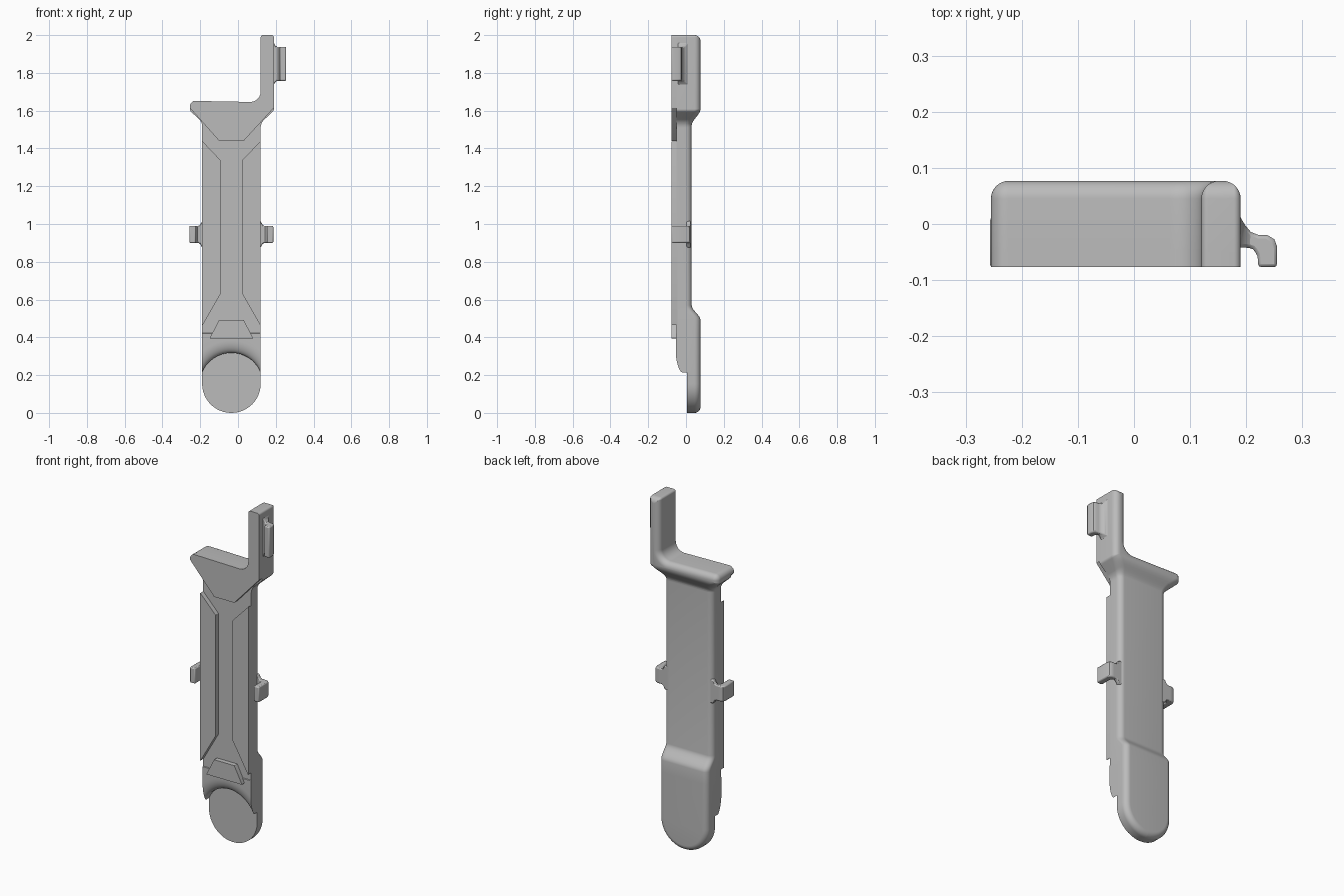
import bpy, bmesh, math
from mathutils import Vector

cube = bpy.data.objects.get("Cube")
if cube:
    bpy.data.objects.remove(cube)

grey = bpy.data.materials.new("mid_grey")
grey.use_nodes = True
tone = (0.5, 0.5, 0.5, 1)
grey.diffuse_color = tone
grey.node_tree.nodes["Principled BSDF"].inputs["Base Color"].default_value = tone

MID = -0.035               # centre line of the handle
FRONT, FLOOR, BACK = -0.077, -0.05, 0.077
ROUND = 0.032              # rounding of the back edges


def finish(bm, name):
    bmesh.ops.recalc_face_normals(bm, faces=bm.faces)
    mesh = bpy.data.meshes.new(name)
    bm.to_mesh(mesh)
    bm.free()
    mesh.materials.append(grey)
    mesh.shade_smooth()
    mesh.set_sharp_from_angle(angle=math.radians(32))
    obj = bpy.data.objects.new(name, mesh)
    bpy.context.collection.objects.link(obj)
    return obj


def outline(corners, inset=0.0, steps=12):
    """Counter-clockwise polygon with filleted corners (x, z, radius), moved inward."""
    points = []
    n = len(corners)
    for i, (x, z, r) in enumerate(corners):
        p = Vector((x, z))
        a = (p - Vector(corners[i - 1][:2])).normalized()
        b = (Vector(corners[(i + 1) % n][:2]) - p).normalized()
        turn = a.x * b.y - a.y * b.x
        normals = Vector((-a.y, a.x)) + Vector((-b.y, b.x))
        p = p + normals * (inset / (1 + a.dot(b)))
        r = max(r - inset, 0.0015) if turn > 0 else r + inset
        half = a.angle(b) / 2
        start = p - a * (r * math.tan(half))
        side = Vector((-a.y, a.x)) * math.copysign(1, turn)
        for k in range(steps + 1):
            t = 2 * half * k / steps
            points.append(start + a * (r * math.sin(t)) + side * (r * (1 - math.cos(t))))
    return points


def loft(rings):
    """Closed skin through equal-length rings of 3D points."""
    bm = bmesh.new()
    loops = [[bm.verts.new(p) for p in ring] for ring in rings]
    for lo, hi in zip(loops, loops[1:]):
        for i in range(len(lo)):
            j = (i + 1) % len(lo)
            bm.faces.new((lo[i], lo[j], hi[j], hi[i]))
    bm.faces.new(loops[0])
    bm.faces.new(loops[-1])
    return bm


def layer(corners, y, inset=0.0, steps=12):
    return [(p.x, y, p.y) for p in outline(corners, inset, steps)]


def plate(name, corners, steps=6):
    finish(loft([layer(corners, FRONT, 0, steps), layer(corners, FLOOR + 0.005, 0, steps)]), name)


def smooth(t):
    t = min(max(t, 0), 1)
    return t * t * (3 - 2 * t)


# Main body: rounded outline, thinned along the middle of the back
body = [(-0.19, 0, 0.154), (0.12, 0, 0.154), (0.12, 1.535, 0.06), (0.19, 1.6, 0.02),
        (0.19, 2, 0.012), (0.12, 2, 0.012), (0.12, 1.645, 0.055),
        (-0.255, 1.652, 0.03), (-0.255, 1.6, 0.02), (-0.19, 1.54, 0.05)]
rings = [layer(body, FLOOR)]
for k in range(9):
    t = math.pi / 2 * k / 8
    rings.append(layer(body, BACK - ROUND * (1 - math.sin(t)), ROUND * (1 - math.cos(t))))
bm = loft(rings)
cuts = [0.4, 0.42] + [0.49 + 0.01 * k for k in range(9)] + [1.52 + 0.01 * k for k in range(10)]
for z in cuts:
    bmesh.ops.bisect_plane(bm, geom=bm.verts[:] + bm.edges[:] + bm.faces[:],
                           plane_co=(0, 0, z), plane_no=(0, 0, 1))
for v in bm.verts:
    if v.co.y > 0:
        v.co.y -= 0.047 * smooth((v.co.z - 0.49) / 0.08) * smooth((1.61 - v.co.z) / 0.09)
    elif v.co.z < 0.41:
        v.co.y = 0.005     # sunken round pad at the foot
finish(bm, "body")

# Foot shoulder: arched block with a rounded lower edge above the pad
profile = [(0.005, 0), (-0.02, 0)]
for k in range(1, 9):
    t = math.pi / 2 * k / 8
    profile.append((-0.02 - 0.034 * math.sin(t), 0.065 * (1 - math.cos(t))))
columns = [0.155 * math.sin(math.pi / 2 * k / 14) for k in range(-14, 15)]
rings = []
for x in columns:
    ring = [(MID + x, y, 0.15 + math.sqrt((0.168 + dr) ** 2 - x * x)) for y, dr in profile]
    rings.append(ring + [(MID + x, -0.054, 0.42), (MID + x, 0.005, 0.45)])
finish(loft(rings), "foot_shoulder")

# Raised front plates
plate("head_plate", [(0.03, 1.44, 0), (0.19, 1.615, 0), (0.19, 2, 0.012), (0.12, 2, 0.012),
                     (0.12, 1.645, 0.055), (-0.255, 1.652, 0.03), (-0.255, 1.615, 0),
                     (-0.1, 1.44, 0)])
plate("foot_plate", [(-0.15, 0.395, 0), (0.08, 0.395, 0), (0.03, 0.493, 0), (-0.1, 0.493, 0)])
panel = [(0.155, 0.46, 0), (0.155, 1.44, 0), (0.055, 1.335, 0), (0.055, 0.635, 0)]
plate("left_panel", [(MID + x, z, r) for x, z, r in panel])
plate("right_panel", [(MID - x, z, r) for x, z, r in reversed(panel)])

# Hooked clips: (outward, y) of the outer and inner side, from root to tip
outer = [(-0.03, 0.035), (0, 0.015), (0.01, -0.002), (0.02, -0.014), (0.035, -0.02),
         (0.05, -0.02), (0.062, -0.027), (0.067, -0.04), (0.067, FRONT)]
inner = [(-0.03, -0.045), (0, -0.042), (0.01, -0.042), (0.018, -0.043), (0.024, -0.045),
         (0.028, -0.05), (0.032, -0.057), (0.033, -0.065), (0.033, FRONT)]


def clip(name, root, side, z, half, lift):
    rings = []
    for (ox, oy), (ix, iy) in zip(outer, inner):
        if oy > FRONT:
            oy, iy = min(oy + lift, 0.025), iy + lift
        ho, hi = [half + 0.025 * max(0, 1 - max(x, 0) / 0.02) ** 2 for x in (ox, ix)]
        rings.append([(root + side * ox, oy, z - ho), (root + side * ox, oy, z + ho),
                      (root + side * ix, iy, z + hi), (root + side * ix, iy, z - hi)])
    obj = finish(loft(rings), name)
    bevel = obj.modifiers.new("soft_edges", "BEVEL")
    bevel.width = 0.006
    bevel.segments = 2
    bevel.limit_method = "ANGLE"
    bevel.angle_limit = math.radians(50)


clip("left_clip", 0.12, 1, 0.945, 0.045, 0.045)
clip("right_clip", -0.19, -1, 0.945, 0.045, 0.045)
clip("top_clip", 0.188, 1, 1.848, 0.09, 0)
